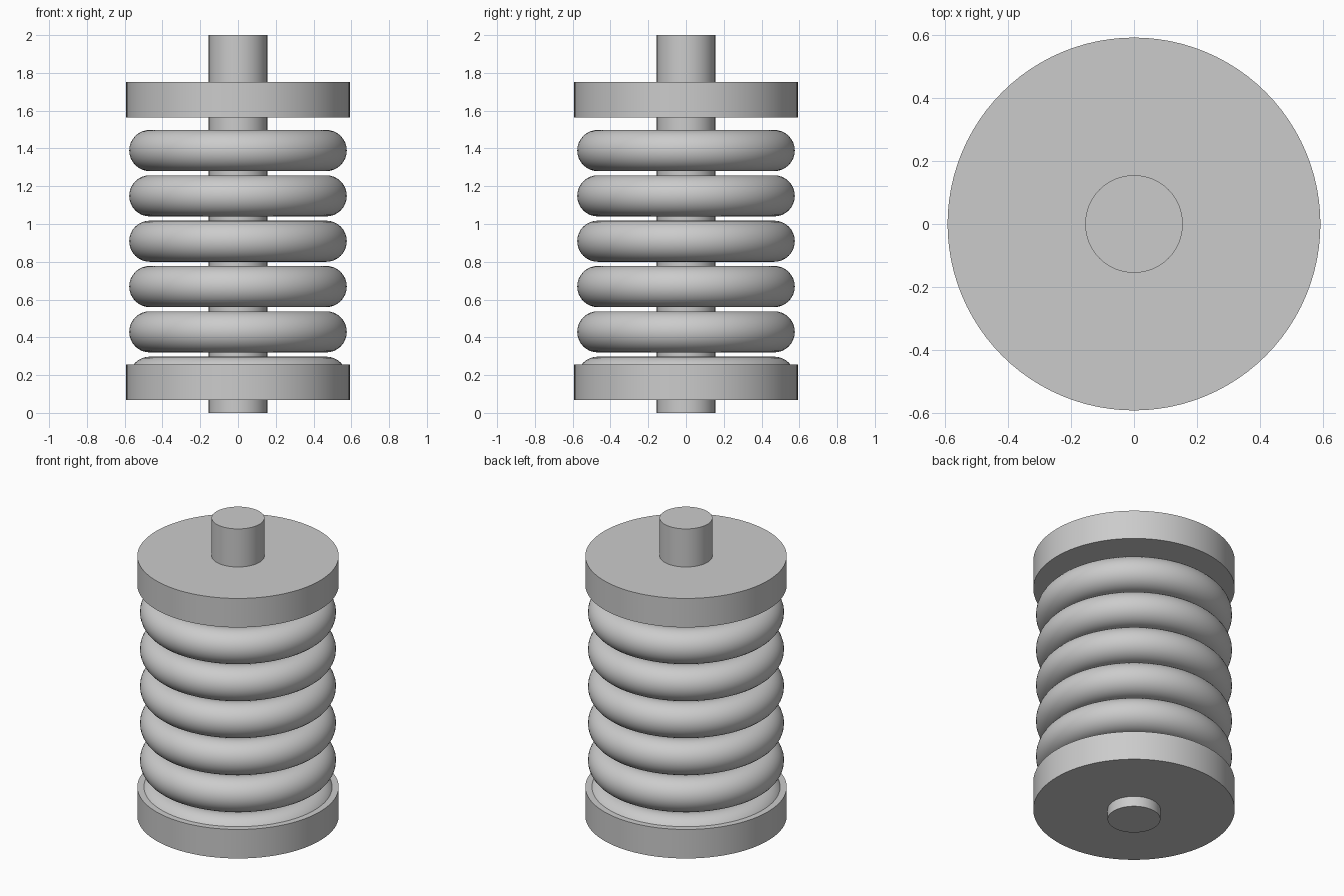
import bpy
import math

cube = bpy.data.objects.get("Cube")
if cube:
    bpy.data.objects.remove(cube, do_unlink=True)

GREY = (0.6, 0.6, 0.6, 1.0)
metal = bpy.data.materials.new("grey metal")
metal.use_nodes = True
metal.diffuse_color = GREY
metal.node_tree.nodes["Principled BSDF"].inputs["Base Color"].default_value = GREY


def finish(name):
    """Name the active object, colour it and smooth its curved faces."""
    obj = bpy.context.object
    obj.name = name
    obj.data.name = name
    obj.data.materials.append(metal)
    bpy.ops.object.shade_smooth_by_angle(angle=math.radians(30))


def cylinder(name, radius, bottom, top):
    bpy.ops.mesh.primitive_cylinder_add(
        vertices=96, radius=radius, depth=top - bottom,
        location=(0, 0, (bottom + top) / 2))
    finish(name)


# Central rod running through both plates
cylinder("central_rod", 0.155, 0, 2)

# End plates
cylinder("lower_plate", 0.592, 0.067, 0.255)
cylinder("upper_plate", 0.592, 1.565, 1.753)

# Evenly spaced coil rings, the lowest one seated in the lower plate
for i in range(6):
    bpy.ops.mesh.primitive_torus_add(
        major_radius=0.467, minor_radius=0.109,
        major_segments=96, minor_segments=32,
        location=(0, 0, 0.189 + 0.24 * i))
    finish(f"coil_ring_{i + 1}")
